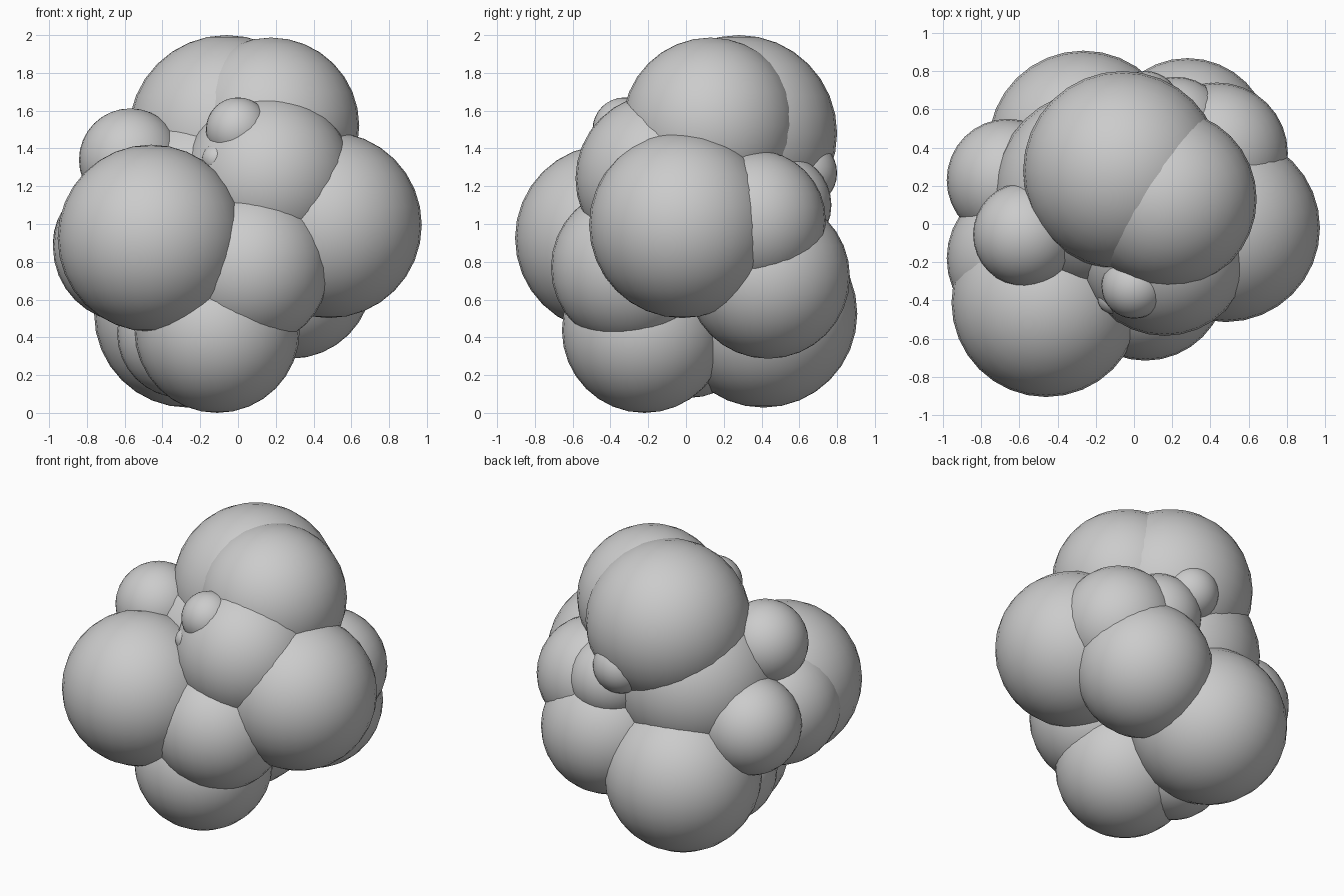
import bpy

# Cluster of overlapping smooth balls: name, centre x, y, z, radius
BALLS = [
    ("core", -0.20, 0.17, 1.10, 0.53),
    ("front_left_lobe", -0.46, -0.41, 0.925, 0.495),
    ("right_lobe", 0.48, -0.02, 0.995, 0.493),
    ("bottom_front_lobe", -0.11, -0.22, 0.437, 0.437),
    ("bottom_back_lobe", -0.265, 0.41, 0.525, 0.497),
    ("back_right_lobe", 0.28, 0.435, 0.72, 0.433),
    ("top_back_lobe", -0.06, 0.28, 1.48, 0.52),
    ("top_front_lobe", 0.175, 0.13, 1.52, 0.467),
    ("lower_front_lobe", 0.06, -0.29, 0.77, 0.425),
    ("upper_front_lobe", 0.16, -0.135, 1.24, 0.45),
    ("upper_left_bump", -0.57, -0.055, 1.34, 0.272),
    ("back_left_bump", -0.66, 0.23, 0.90, 0.32),
    ("left_bump", -0.58, -0.18, 0.88, 0.40),
    ("lower_left_bump", -0.30, 0.02, 0.42, 0.34),
    ("back_right_bump", 0.435, 0.37, 1.02, 0.37),
    ("back_bump", 0.22, 0.50, 1.10, 0.27),
    ("upper_back_nub", 0.06, 0.62, 1.27, 0.18),
    ("front_nub", 0.0, -0.325, 1.50, 0.17),
    ("tiny_front_nub", -0.11, -0.39, 1.345, 0.08),
]

for name, x, y, z, r in BALLS:
    bpy.ops.mesh.primitive_uv_sphere_add(segments=32, ring_count=16, radius=r, location=(x, y, z))
    ball = bpy.context.object
    ball.name = name
    bpy.ops.object.shade_smooth()
